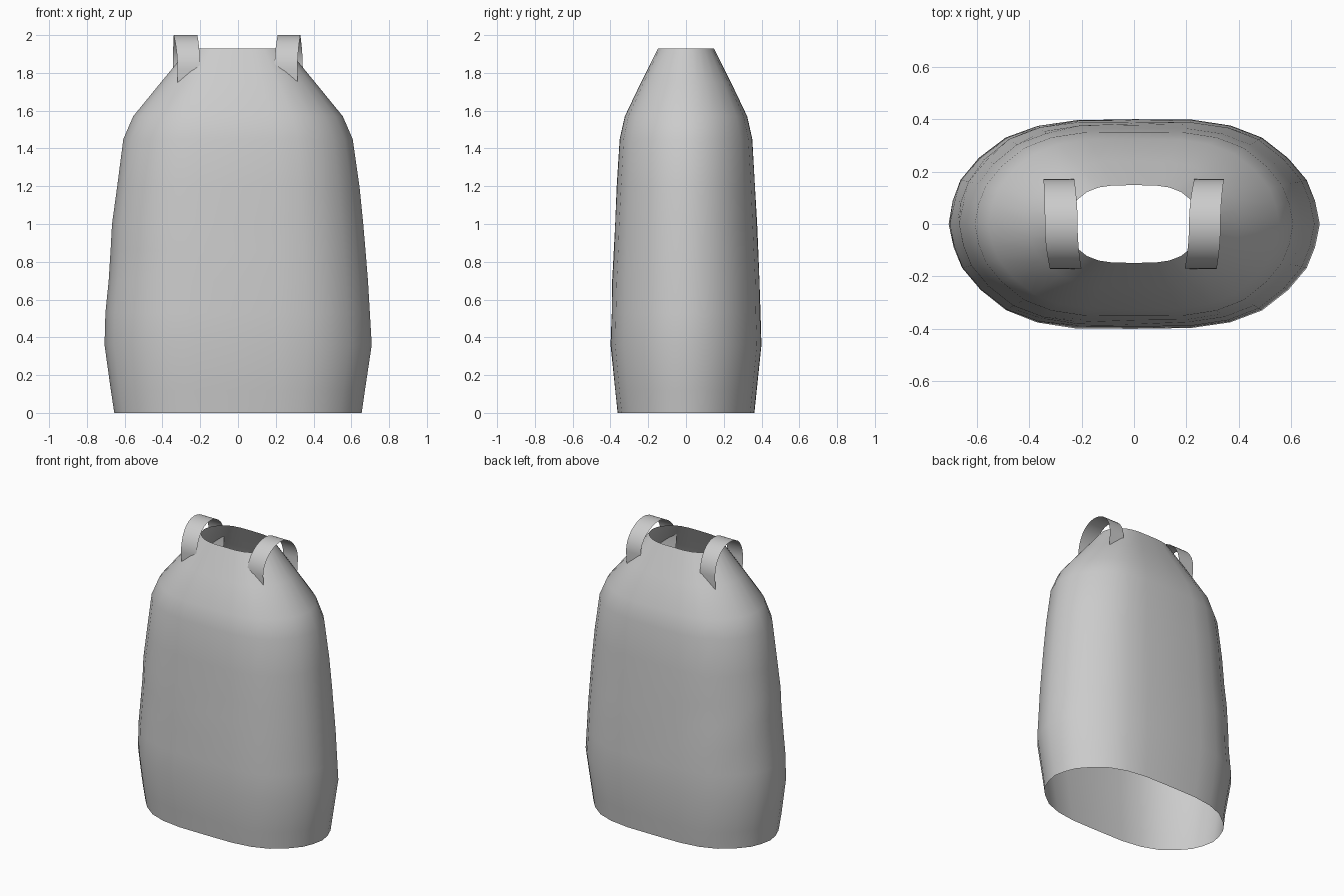
import bpy, math

if "Cube" in bpy.data.objects:
    bpy.data.objects.remove(bpy.data.objects["Cube"])

# (height, half width, half depth) of the cloth shell
PROFILE = [(0, .655, .362), (.12, .672, .375), (.36, .708, .399), (.53, .698, .394),
           (.7, .688, .39), (.86, .675, .382), (1.0, .663, .376), (1.2, .643, .366),
           (1.45, .607, .351), (1.57, .555, .324), (1.75, .408, .238), (1.93, .26, .148)]
# one quarter of the unit cross-section
QUARTER = [(1, 0), (.975, .22), (.93, .42), (.83, .63), (.69, .825), (.52, .94), (.31, .995)]


def grid_object(name, rows, closed):
    n = len(rows[0])
    verts = [p for r in rows for p in r]
    faces = []
    for i in range(len(rows) - 1):
        for j in range(n if closed else n - 1):
            k = (j + 1) % n
            faces.append((i * n + j, i * n + k, (i + 1) * n + k, (i + 1) * n + j))
    mesh = bpy.data.meshes.new(name)
    mesh.from_pydata(verts, [], faces)
    mesh.polygons.foreach_set("use_smooth", [True] * len(faces))
    obj = bpy.data.objects.new(name, mesh)
    bpy.context.collection.objects.link(obj)
    return obj


# Sack-like garment body, open at the hem and neck
half = QUARTER + [(0, 1)] + [(-x, y) for x, y in reversed(QUARTER)]
section = half + [(x, -y) for x, y in reversed(half[1:-1])]
rows = []
for z, a, b in PROFILE:
    soft = .006 if 0 < z < 1.4 else 0
    row = []
    for x, y in section:
        fold = 1 + soft * math.sin(13 * z + 5 * x + 2 * y) * (1 - x) / 2
        row.append((a * x * fold, b * y * fold, z))
    rows.append(row)
grid_object("garment_body", rows, True)


# Thin arched shoulder straps, running front to back and sinking into the shoulders
def strap(name, front, middle, back):
    path = [(-.165, 1.73)]
    for i in range(17):
        t = math.pi * i / 16
        path.append((-.172 * math.cos(t), 1.82 + .18 * math.sin(t)))
    path.append((.165, 1.73))
    rows = []
    for y, z in path:
        s = y / .172
        end = back if s > 0 else front
        x0, x1 = [m + (e - m) * s * s for m, e in zip(middle, end)]
        rows.append([(x0 + (x1 - x0) * k / 3, y, z) for k in range(4)])
    grid_object(name, rows, False)


strap("left_strap", (-.32, -.2), (-.34, -.215), (-.345, -.228))
strap("right_strap", (.193, .315), (.21, .33), (.23, .343))
